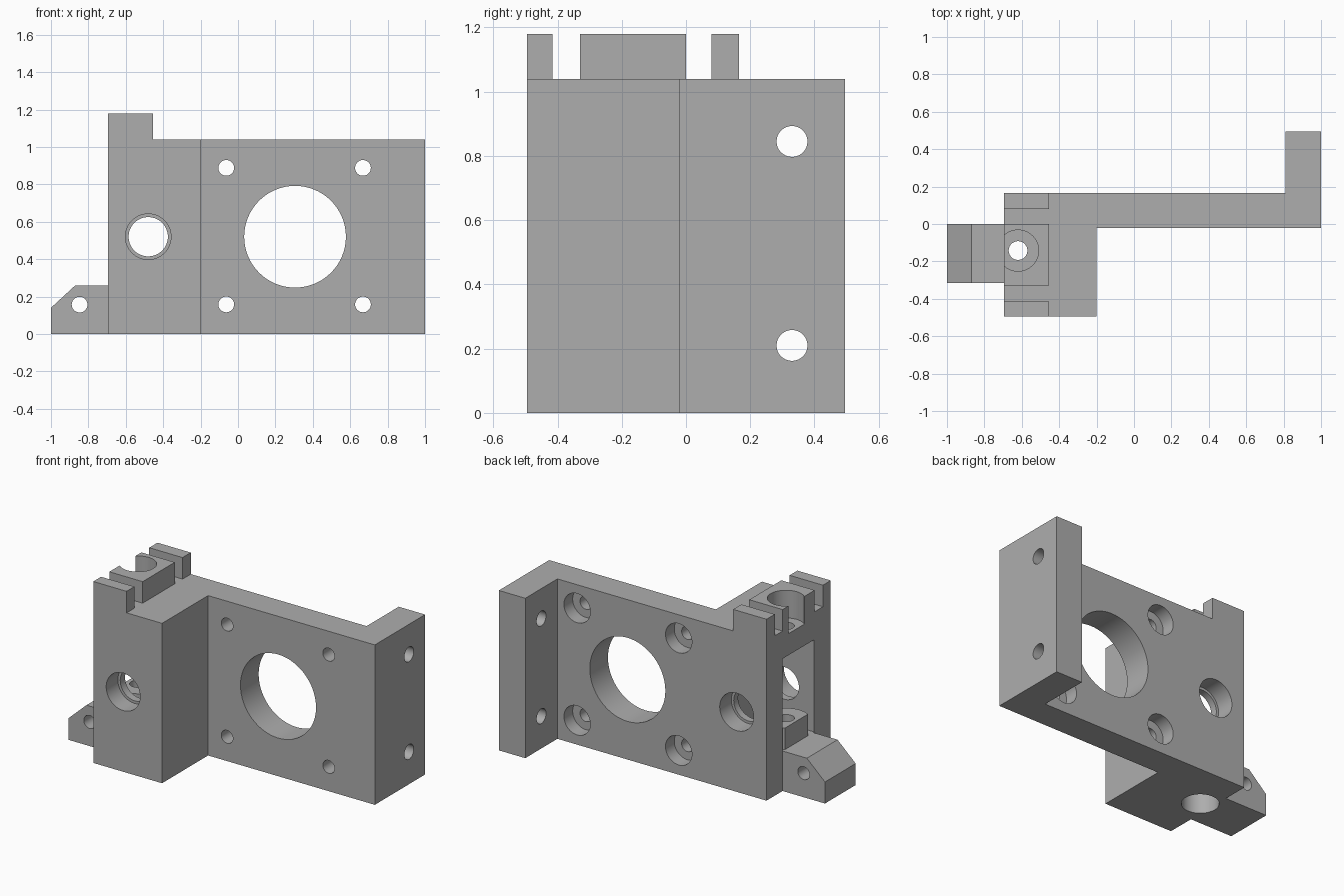
import bpy, bmesh, math
from mathutils import Matrix, Vector

if "Cube" in bpy.data.objects:
    bpy.data.objects.remove(bpy.data.objects["Cube"])

grey = bpy.data.materials.new("plain_grey")
grey.use_nodes = True
colour = (0.42, 0.42, 0.42, 1)
grey.diffuse_color = colour
grey.node_tree.nodes["Principled BSDF"].inputs["Base Color"].default_value = colour


def finish(name, bm):
    bmesh.ops.recalc_face_normals(bm, faces=bm.faces)
    mesh = bpy.data.meshes.new(name)
    bm.to_mesh(mesh)
    bm.free()
    mesh.materials.append(grey)
    obj = bpy.data.objects.new(name, mesh)
    bpy.context.collection.objects.link(obj)
    return obj


def prism(name, points, offset):
    """Extrude a closed outline along an offset vector."""
    bm = bmesh.new()
    face = bm.faces.new([bm.verts.new(p) for p in points])
    top = bmesh.ops.extrude_face_region(bm, geom=[face])["geom"]
    verts = [v for v in top if isinstance(v, bmesh.types.BMVert)]
    bmesh.ops.translate(bm, verts=verts, vec=offset)
    return finish(name, bm)


def box(name, x, y, z):
    outline = [(x[0], y[0], z[0]), (x[1], y[0], z[0]),
               (x[1], y[1], z[0]), (x[0], y[1], z[0])]
    return prism(name, outline, (0, 0, z[1] - z[0]))


def rod(name, start, end, radius):
    a, b = Vector(start), Vector(end)
    bm = bmesh.new()
    turn = (b - a).to_track_quat("Z", "Y").to_matrix().to_4x4()
    bmesh.ops.create_cone(bm, cap_ends=True, segments=64, radius1=radius,
                          radius2=radius, depth=(b - a).length,
                          matrix=Matrix.Translation((a + b) / 2) @ turn)
    return finish(name, bm)


def combine(target, tool, operation):
    mod = target.modifiers.new(operation.lower(), "BOOLEAN")
    mod.operation = operation
    mod.solver = "EXACT"
    mod.object = tool
    bpy.context.view_layer.objects.active = target
    bpy.ops.object.modifier_apply(modifier=mod.name)
    bpy.data.objects.remove(tool)


def drill(start, end, radius):
    combine(bracket, rod("drill", start, end, radius), "DIFFERENCE")


LEFT, TOP, FRONT, BACK = -0.695, 1.04, -0.495, 0.165

# Main body: deep block, thin motor plate and rear flange in one outline
outline = [(LEFT, FRONT), (-0.2, FRONT), (-0.2, -0.022), (1, -0.022),
           (1, 0.495), (0.81, 0.495), (0.81, BACK), (LEFT, BACK)]
bracket = prism("motor_bracket", [(x, y, 0) for x, y in outline], (0, 0, TOP))

# Three raised blocks on top
for y in [(FRONT, -0.415), (-0.33, 0), (0.08, BACK)]:
    combine(bracket, box("raised_block", (LEFT, -0.455), y, (0.95, 1.18)), "UNION")

# Chamfered side lug
lug = [(-1, 0), (-0.6, 0), (-0.6, 0.26), (-0.87, 0.26), (-1, 0.14)]
combine(bracket, prism("side_lug", [(x, -0.315, z) for x, z in lug],
                       (0, 0.315, 0)), "UNION")

# Open chamber in the side of the block
combine(bracket, box("chamber", (-0.75, -0.36), (-0.325, 0), (0.26, 0.86)), "DIFFERENCE")

# Guide boss standing on the chamber floor, trimmed flush with the side
gx, gy = -0.62, -0.142
boss = rod("guide_boss", (gx, gy, 0.2), (gx, gy, 0.4), 0.14)
combine(boss, box("trim", (LEFT, 0), (-1, 1), (0, 1)), "INTERSECT")
combine(bracket, boss, "UNION")

# Vertical guide bore with a wide socket at each end
drill((gx, gy, -0.1), (gx, gy, 1.3), 0.05)
drill((gx, gy, 1.0), (gx, gy, 1.3), 0.11)
drill((gx, gy, -0.1), (gx, gy, 0.2), 0.11)

# Shaft bore with bearing seats front and back
sx, mid = -0.48, 0.52
drill((sx, -0.6, mid), (sx, 0.3, mid), 0.105)
drill((sx, -0.6, mid), (sx, FRONT + 0.12, mid), 0.122)
drill((sx, BACK - 0.12, mid), (sx, 0.3, mid), 0.122)

# Large motor opening and four counterbored screw holes
drill((0.305, -0.1, mid), (0.305, 0.3, mid), 0.272)
for x in (-0.063, 0.668):
    for z in (0.158, 0.888):
        drill((x, -0.1, z), (x, 0.3, z), 0.042)
        drill((x, 0.075, z), (x, 0.3, z), 0.095)

# Flange screw holes and lug hole
for z in (0.21, 0.845):
    drill((0.7, 0.33, z), (1.1, 0.33, z), 0.048)
drill((-0.847, -0.4, 0.157), (-0.847, 0.1, 0.157), 0.042)

bpy.ops.object.select_all(action="DESELECT")
bracket.select_set(True)
bpy.context.view_layer.objects.active = bracket
bpy.ops.object.shade_smooth_by_angle(angle=math.radians(30))
